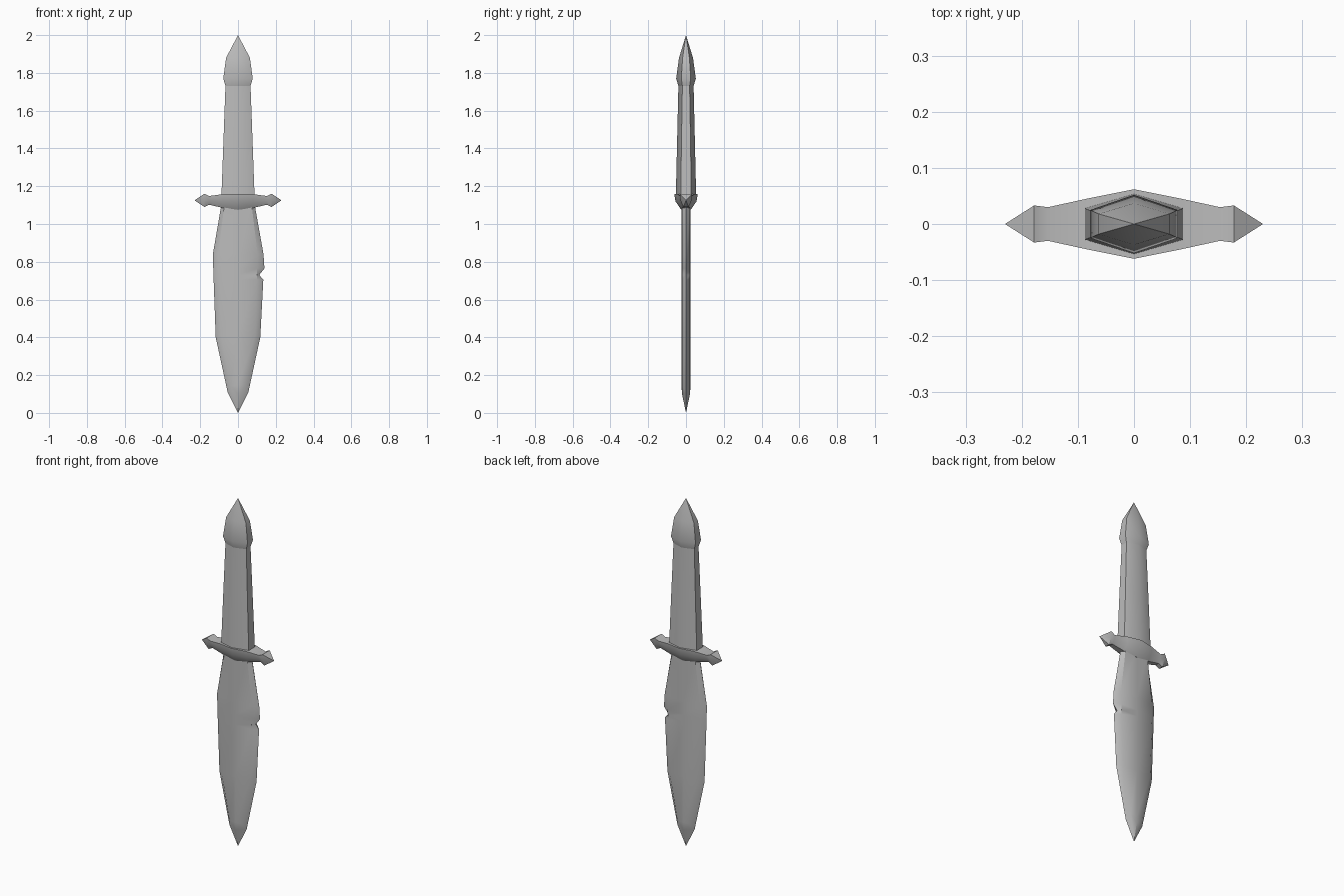
import bpy, bmesh, math

cube = bpy.data.objects.get("Cube")
if cube:
    bpy.data.objects.remove(cube, do_unlink=True)

steel = bpy.data.materials.new("plain grey")
steel.use_nodes = True
GREY = (0.5, 0.5, 0.5, 1)
steel.diffuse_color = GREY
steel.node_tree.nodes["Principled BSDF"].inputs["Base Color"].default_value = GREY


def loft(name, rings):
    """Skin a list of closed rings; coincident points are merged into tips."""
    bm = bmesh.new()
    loops = [[bm.verts.new(p) for p in ring] for ring in rings]
    for a, b in zip(loops, loops[1:]):
        n = len(a)
        for i in range(n):
            j = (i + 1) % n
            bm.faces.new((a[i], a[j], b[j], b[i]))
    for ends in (loops[0], loops[-1]):
        bm.faces.new(ends)
    bmesh.ops.remove_doubles(bm, verts=bm.verts[:], dist=0.0005)
    bmesh.ops.dissolve_degenerate(bm, edges=bm.edges[:], dist=0.0001)
    bmesh.ops.recalc_face_normals(bm, faces=bm.faces[:])
    mesh = bpy.data.meshes.new(name)
    bm.to_mesh(mesh)
    bm.free()
    mesh.materials.append(steel)
    ob = bpy.data.objects.new(name, mesh)
    bpy.context.collection.objects.link(ob)
    bpy.ops.object.select_all(action='DESELECT')
    ob.select_set(True)
    bpy.context.view_layer.objects.active = ob
    bpy.ops.object.shade_smooth_by_angle(angle=math.radians(36))
    return ob


# Blade: bevelled edges around a faintly ridged flat, with a nick in the left edge
def blade_ring(left, right, edge_z, flat, flat_z, t=0.021):
    ridge = t + 0.003 if flat else t
    return [(left, 0, edge_z), (flat, -t, flat_z), (0, -ridge, flat_z),
            (-flat, -t, flat_z), (-right, 0, edge_z), (-flat, t, flat_z),
            (0, ridge, flat_z), (flat, t, flat_z)]


loft("blade", [
    blade_ring(0.085, 0.085, 1.12, 0.07, 1.12),
    blade_ring(0.135, 0.133, 0.84, 0.104, 0.84),
    blade_ring(0.14, 0.131, 0.765, 0.102, 0.765),
    blade_ring(0.112, 0.13, 0.73, 0.101, 0.73),
    blade_ring(0.134, 0.129, 0.705, 0.1, 0.705),
    blade_ring(0.118, 0.118, 0.4, 0.09, 0.41),
    blade_ring(0.055, 0.055, 0.11, 0.04, 0.145),
    blade_ring(0, 0, 0, 0, 0.1),
])


# Grip and pommel: six-sided sections
def hexagon(z, half_width, side, ridge):
    return [(half_width, -side, z), (0, -ridge, z), (-half_width, -side, z),
            (-half_width, side, z), (0, ridge, z), (half_width, side, z)]


loft("grip", [hexagon(1.14, 0.088, 0.028, 0.054),
              hexagon(1.44, 0.077, 0.024, 0.047),
              hexagon(1.74, 0.066, 0.019, 0.04)])

loft("pommel", [hexagon(1.73, 0.066, 0.019, 0.04),
                hexagon(1.77, 0.078, 0.025, 0.052),
                hexagon(1.88, 0.063, 0.018, 0.037),
                hexagon(2.0, 0, 0, 0)])


# Crossguard: sections mirrored outward from the middle
def guard_ring(x, w, top, middle, bottom):
    return [(x, -w, top), (x, -w * 0.9, middle), (x, -w * 0.4, bottom),
            (x, w * 0.4, bottom), (x, w * 0.9, middle), (x, w, top)]


half = [(0, 0.062, 1.16, 1.12, 1.075),
        (0.08, 0.046, 1.158, 1.12, 1.085),
        (0.153, 0.03, 1.148, 1.125, 1.102),
        (0.178, 0.033, 1.16, 1.125, 1.09),
        (0.23, 0, 1.125, 1.125, 1.125)]
loft("crossguard", [guard_ring(-x, *r) for x, *r in reversed(half[1:])]
     + [guard_ring(*r) for r in half])
